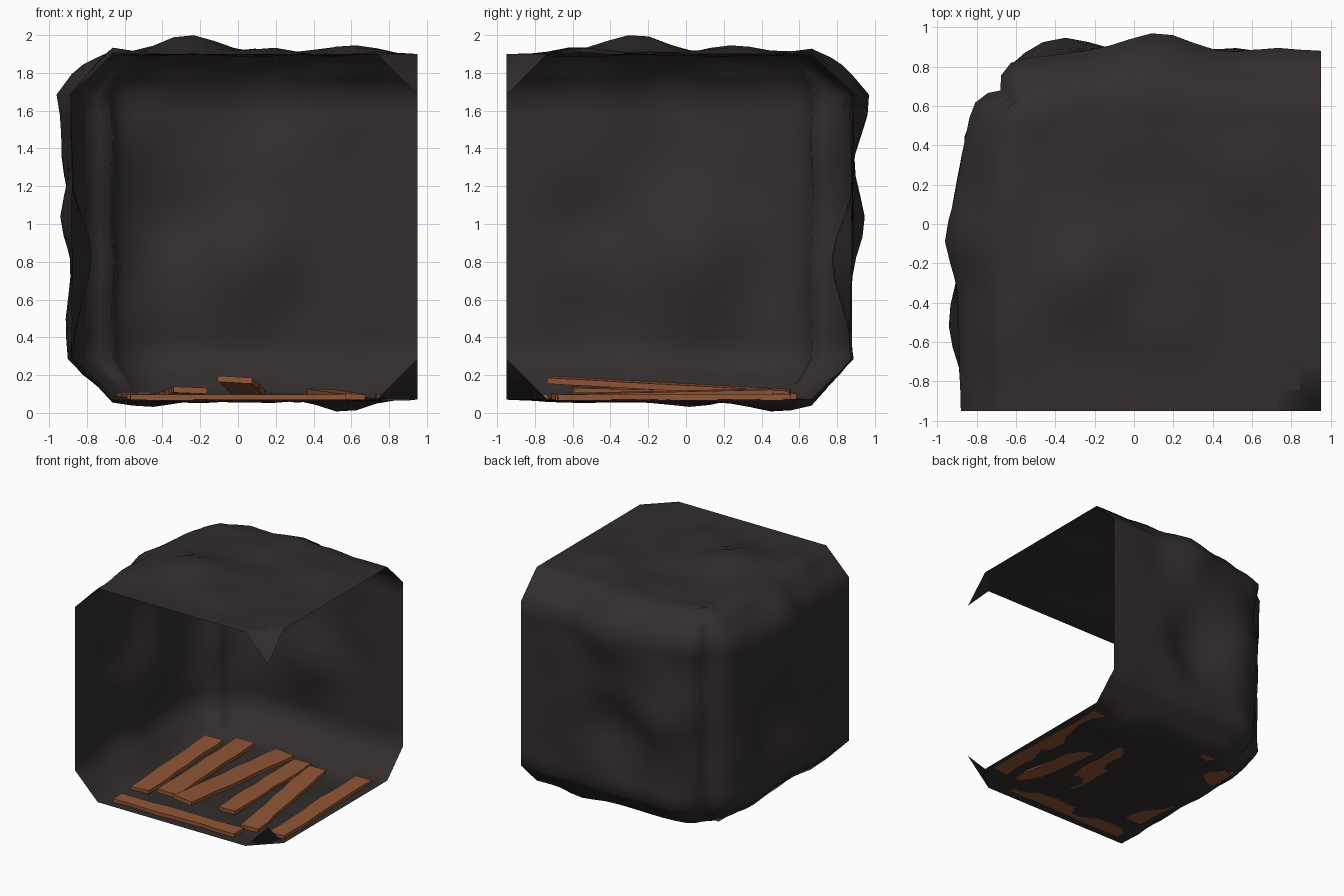
import bpy, bmesh, math, random
from mathutils import Vector, noise

if "Cube" in bpy.data.objects:
    bpy.data.objects.remove(bpy.data.objects["Cube"])

random.seed(4)


def material(name, color):
    m = bpy.data.materials.new(name)
    m.diffuse_color = (*color, 1)
    m.use_nodes = True
    m.node_tree.nodes["Principled BSDF"].inputs["Base Color"].default_value = m.diffuse_color
    return m


ROCK = material("dark rock", (0.034, 0.0265, 0.0265))
WOOD = material("reddish wood", (0.28, 0.092, 0.037))


def finish(bm, name, mat, angle):
    me = bpy.data.meshes.new(name)
    bm.to_mesh(me)
    bm.free()
    me.materials.append(mat)
    ob = bpy.data.objects.new(name, me)
    bpy.context.collection.objects.link(ob)
    bpy.ops.object.select_all(action='DESELECT')
    ob.select_set(True)
    bpy.context.view_layer.objects.active = ob
    bpy.ops.object.shade_smooth_by_angle(angle=math.radians(angle))
    return ob


def smooth(t):
    t = max(0, min(1, t))
    return t * t * (3 - 2 * t)


# Cave shell: a thin chamfered box, open at the front and at the right
LO, HI = Vector((-0.88, -0.95, 0.07)), Vector((0.95, 0.88, 1.9))
R = 0.215      # chamfer along floor and ceiling
R2 = 0.38      # extra rounding of the back left upright edge
BUMPS = [  # place, height, spread
    ((-0.3, -0.25, 1.9), 0.10, 0.22), ((0.55, 0.28, 1.9), 0.05, 0.18),
    ((0.2, -0.5, 1.9), 0.025, 0.15), ((-0.7, -0.6, 1.9), 0.04, 0.15),
    ((0.55, 0.48, 0.07), 0.065, 0.17), ((-0.47, 0.0, 0.07), 0.025, 0.2),
    ((-0.88, -0.47, 1.03), 0.07, 0.2), ((-0.88, -0.05, 1.45), 0.05, 0.25),
    ((-0.85, -0.1, 1.78), 0.07, 0.18), ((-0.88, -0.6, 0.45), 0.02, 0.2),
    ((0.1, 0.88, 1.7), 0.085, 0.25), ((-0.35, 0.85, 1.0), 0.07, 0.25),
    ((-0.7, 0.68, 1.75), 0.04, 0.2), ((0.05, 0.88, 0.8), -0.12, 0.25),
    ((-0.88, 0.05, 0.8), -0.12, 0.25)]

bm = bmesh.new()
bmesh.ops.create_cube(bm, size=2)
bmesh.ops.subdivide_edges(bm, edges=bm.edges[:], cuts=16, use_grid_fill=True)
opening = [f for f in bm.faces
           if f.calc_center_median().x > 0.99 or f.calc_center_median().y < -0.99]
bmesh.ops.delete(bm, geom=opening, context='FACES')
for v in bm.verts:
    p = Vector([LO[i] + (v.co[i] + 1) / 2 * (HI[i] - LO[i]) for i in range(3)])
    core = Vector((max(p.x, LO.x + R), min(p.y, HI.y - R),
                   max(LO.z + R, min(HI.z - R, p.z))))
    d = p - core
    d *= R / (abs(d.z) + math.hypot(d.x, d.y))
    q = core + d
    # round the plan around the back left corner
    centre = Vector((max(q.x, LO.x + R + R2), min(q.y, HI.y - R - R2), q.z))
    off = q - centre
    limit = R + R2 - max(0, R - (HI.z - q.z), R - (q.z - LO.z))
    if off.length > 1e-6 and off.x < 0 and off.y > 0:
        square = max(-off.x, off.y)
        q = centre + off * (min(square, limit) / off.length)
        if d.x or d.y:
            h = math.hypot(d.x, d.y)
            d = Vector((off.x / off.length * h, off.y / off.length * h, d.z))
    out = d.normalized()
    fade = smooth((HI.x - p.x) / 0.3) * smooth((p.y - LO.y) / 0.3)
    bulge = 0.03 * noise.noise(p * 3.2)
    for place, height, spread in BUMPS:
        bulge += height * math.exp(-((q - Vector(place)).length / spread) ** 2)
    v.co = q + out * bulge * fade

# Chamfer triangles on the free front right corners
for z, s in ((LO.z, 1), (HI.z, -1)):
    tip = Vector((0.95, -0.95, z + s * 0.215))
    n = Vector((1, -1, -s)).normalized()
    res = bmesh.ops.bisect_plane(bm, geom=bm.verts[:] + bm.edges[:] + bm.faces[:],
                                 plane_co=tip, plane_no=n, dist=1e-4,
                                 clear_outer=True)
    cut = [g for g in res["geom_cut"] if isinstance(g, bmesh.types.BMVert)]
    cut.sort(key=lambda g: g.co.x)
    t = bm.verts.new(tip)
    for a, b in zip(cut, cut[1:]):
        bm.faces.new((a, b, t))
bmesh.ops.recalc_face_normals(bm, faces=bm.faces[:])
if sum((f.normal.z for f in bm.faces if f.calc_center_median().z > 1.85)) < 0:
    bmesh.ops.reverse_faces(bm, faces=bm.faces[:])
finish(bm, "cave_shell", ROCK, 80)


# Floor planks: front end, back end, width
def plank(name, a, b, width, thick=0.032, roll=0.0):
    a, b = Vector(a), Vector(b)
    along = (b - a).normalized()
    side = along.cross(Vector((0, 0, 1))).normalized()
    up = side.cross(along)
    side, up = (side * math.cos(roll) + up * math.sin(roll),
                up * math.cos(roll) - side * math.sin(roll))
    bm = bmesh.new()
    rings = []
    steps = 8
    for i in range(steps + 1):
        c = a.lerp(b, i / steps)
        w = [width / 2 + random.uniform(-0.008, 0.008) for _ in range(2)]
        rings.append([bm.verts.new(c + side * x + up * y) for x, y in (
            (-w[0], -thick / 2), (w[1], -thick / 2),
            (w[1], thick / 2), (-w[0], thick / 2))])
    for r0, r1 in zip(rings, rings[1:]):
        for k in range(4):
            bm.faces.new((r0[k], r0[(k + 1) % 4], r1[(k + 1) % 4], r1[k]))
    bm.faces.new(rings[0])
    bm.faces.new(rings[-1])
    bmesh.ops.recalc_face_normals(bm, faces=bm.faces[:])
    finish(bm, name, WOOD, 30)


PLANKS = [
    ((-0.57, -0.82, 0.082), (0.57, -0.80, 0.082), 0.13, 0),
    ((-0.50, -0.61, 0.084), (-0.56, 0.48, 0.09), 0.165, 0.02),
    ((-0.25, -0.60, 0.12), (-0.335, 0.58, 0.09), 0.17, -0.04),
    ((-0.01, -0.73, 0.175), (0.06, 0.55, 0.105), 0.18, -0.06),
    ((0.26, -0.53, 0.084), (0.25, 0.52, 0.09), 0.16, 0.0),
    ((0.60, -0.70, 0.085), (0.44, 0.45, 0.11), 0.16, -0.04),
    ((0.84, -0.68, 0.082), (0.80, 0.55, 0.082), 0.15, 0),
]
for i, (a, b, w, roll) in enumerate(PLANKS):
    plank("plank_%d" % (i + 1), a, b, w, roll=roll)
